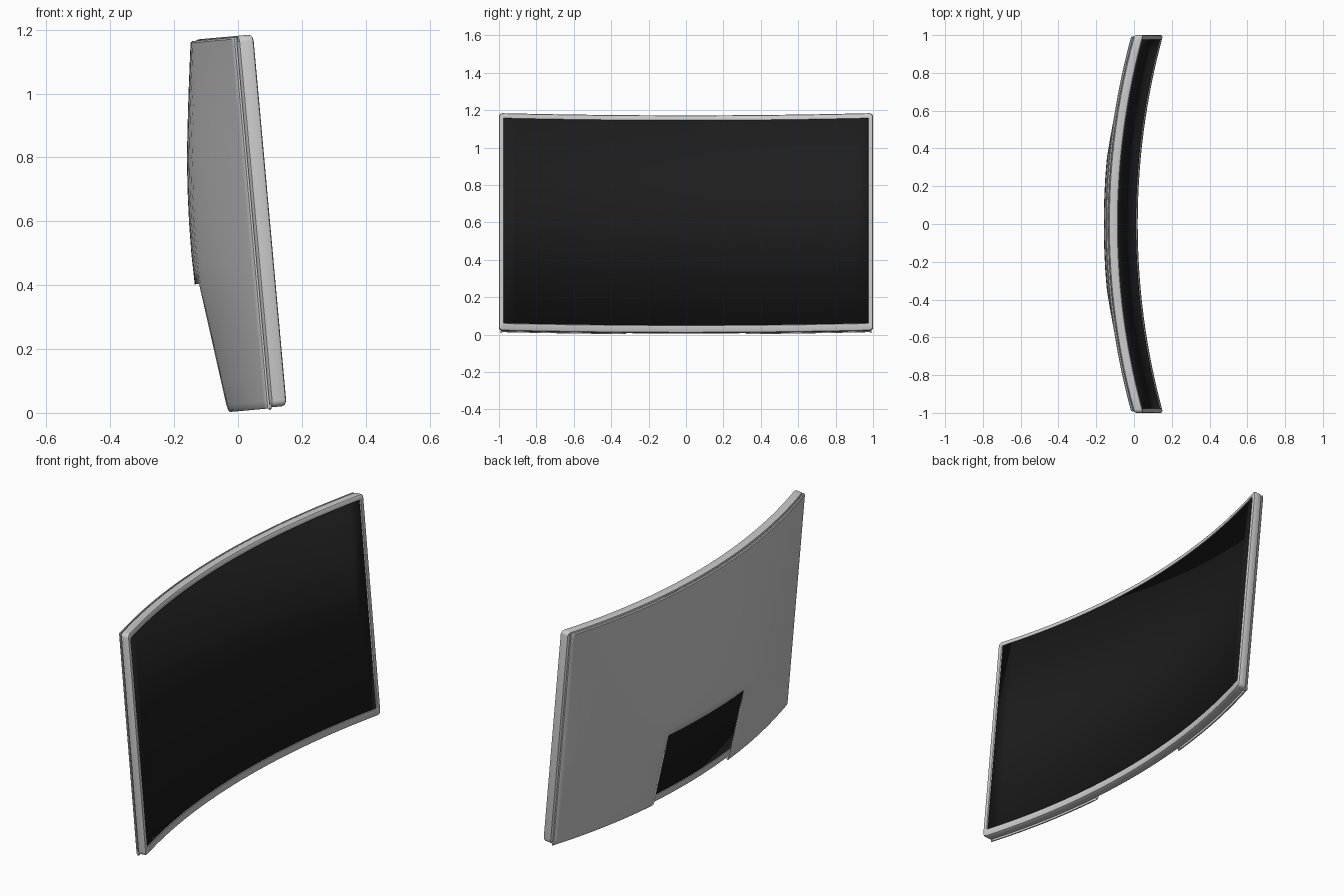
import bpy, bmesh, math
from mathutils import Vector

if "Cube" in bpy.data.objects:
    bpy.data.objects.remove(bpy.data.objects["Cube"])

TILT = math.atan2(0.105, 1.163)
S, C = math.sin(TILT), math.cos(TILT)
R = 3.77            # curve radius of the display
H = 1.168           # height along the tilted face


def place(y, u, d):
    """Across, up the face, and out of the face -> world position on the curved, tilted panel."""
    n = d + R - math.sqrt(R * R - y * y)
    return Vector((0.0205 - u * S + n * C, y, 0.010 + u * C + n * S))


def finish(bm, name, angle=35):
    bmesh.ops.recalc_face_normals(bm, faces=bm.faces)
    me = bpy.data.meshes.new(name)
    bm.to_mesh(me)
    bm.free()
    ob = bpy.data.objects.new(name, me)
    bpy.context.collection.objects.link(ob)
    bpy.ops.object.select_all(action='DESELECT')
    ob.select_set(True)
    bpy.context.view_layer.objects.active = ob
    bpy.ops.object.shade_smooth_by_angle(angle=math.radians(angle))
    return ob


def ring(bm, w, u0, u1, r, d, n=28, k=4):
    """Rounded rectangle loop that follows the curve."""
    pts = []
    for i in range(n + 1):
        pts.append((-w + r + 2 * (w - r) * i / n, u0))
    corners = [(w - r, u0 + r, -90), (w - r, u1 - r, 0), (-w + r, u1 - r, 90), (-w + r, u0 + r, 180)]
    for c, (cy, cu, a0) in enumerate(corners):
        for j in range(k + 1):
            if (c == 0 and j == 0) or (c == 3 and j == k):
                continue
            a = math.radians(a0 + 90 * j / k)
            pts.append((cy + r * math.cos(a), cu + r * math.sin(a)))
        if c == 1:
            for i in range(1, n):
                pts.append((w - r - 2 * (w - r) * i / n, u1))
    return [bm.verts.new(place(y, u, d)) for y, u in pts]


def grid(bm, ys, us, depth, skip=lambda y, u: False):
    vs = [[bm.verts.new(place(y, u, depth(i, j))) for j, u in enumerate(us)] for i, y in enumerate(ys)]
    for i in range(len(ys) - 1):
        for j in range(len(us) - 1):
            if not skip((ys[i] + ys[i + 1]) / 2, (us[j] + us[j + 1]) / 2):
                bm.faces.new((vs[i][j], vs[i + 1][j], vs[i + 1][j + 1], vs[i][j + 1]))
    bmesh.ops.delete(bm, geom=[v for v in bm.verts if not v.link_faces], context='VERTS')


# Bezel: a ring-shaped profile swept round the screen
bm = bmesh.new()
loops = [ring(bm, *p) for p in (
    (0.975, 0.040, H - 0.025, 0.003, -0.050),
    (0.990, 0.010, H - 0.010, 0.014, -0.050),
    (0.998, 0.002, H - 0.002, 0.018, -0.046),
    (1.000, 0.000, H, 0.020, -0.040),
    (1.000, 0.000, H, 0.020, -0.012),
    (0.997, 0.003, H - 0.003, 0.018, -0.004),
    (0.990, 0.010, H - 0.010, 0.014, 0.000),
    (0.977, 0.038, H - 0.027, 0.004, 0.000),
    (0.975, 0.040, H - 0.025, 0.003, -0.002))]
for a, b in zip(loops, loops[1:] + loops[:1]):
    for i in range(len(a)):
        k = (i + 1) % len(a)
        bm.faces.new((a[i], a[k], b[k], b[i]))
finish(bm, "bezel")

# Screen panel: black slab, its back showing in the notch
bm = bmesh.new()
grid(bm, [-0.977 + 1.954 * i / 28 for i in range(29)], [0.038, H - 0.023], lambda i, j: -0.006)
screen = finish(bm, "screen")
if screen.data.polygons[0].normal.x < 0:
    screen.data.flip_normals()
m = screen.modifiers.new("thickness", 'SOLIDIFY')
m.thickness = 0.040
m.offset = -1
black = bpy.data.materials.new("screen_black")
black.diffuse_color = (0.012, 0.012, 0.012, 1)
black.use_nodes = True
black.node_tree.nodes["Principled BSDF"].inputs["Base Color"].default_value = black.diffuse_color
screen.data.materials.append(black)

# Back shell: bulged hollow cover with a notch at the bottom middle
NOTCH_Y, NOTCH_U = 0.32, 0.405
BULGE = [(0, 0), (0.02, 0.005), (0.405, 0.056), (0.5, 0.058), (0.6, 0.0565), (0.7, 0.052),
         (0.8, 0.045), (0.9, 0.034), (1.0, 0.022), (1.1, 0.009), (H, 0)]


def bulge(y, u):
    e = 0
    for (a, p), (b, q) in zip(BULGE, BULGE[1:]):
        if a <= u <= b:
            e = p + (q - p) * (u - a) / (b - a)
    t = min(1, max(0, (0.985 - abs(y)) / 0.635))
    return e * t ** 0.85


half = [NOTCH_Y * i / 4 for i in range(1, 5)] + [0.36, 0.44, 0.52, 0.6, 0.68, 0.76, 0.84, 0.92, 0.97,
                                                0.987, 0.992, 0.992, 0.982]
ys = [-y for y in reversed(half)] + [0] + half
us = [0.010, -0.003, -0.003, 0.003, 0.02, 0.1, 0.2, 0.3, NOTCH_U, 0.45, 0.5, 0.55, 0.6, 0.65, 0.7, 0.75,
      0.8, 0.85, 0.9, 0.95, 1.0, 1.05, 1.1, 1.14, H - 0.009, H - 0.004, H - 0.004, H - 0.014]
RIM = [-0.050, -0.0535, -0.060]


def shell_depth(i, j):
    e = min(i, j, len(ys) - 1 - i, len(us) - 1 - j)
    return RIM[e] if e < 3 else -0.064 - bulge(ys[i], us[j])


bm = bmesh.new()
grid(bm, ys, us, shell_depth, lambda y, u: abs(y) < NOTCH_Y and u < NOTCH_U)
shell = finish(bm, "back_shell")
big = max(shell.data.polygons, key=lambda p: p.area)
if big.normal.x > 0:
    shell.data.flip_normals()
m = shell.modifiers.new("thickness", 'SOLIDIFY')
m.thickness = 0.005
m.offset = -1
